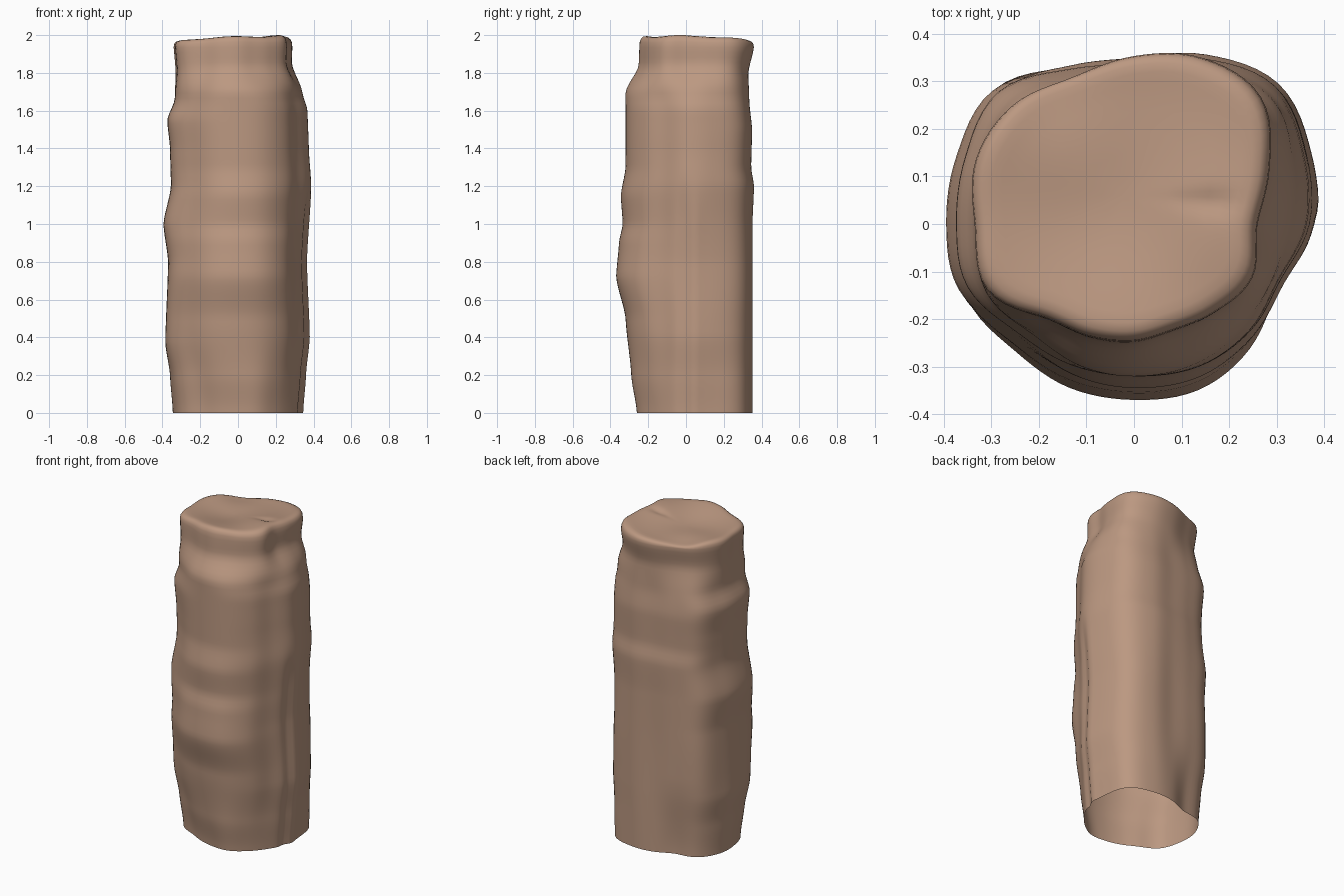
import bpy
import bmesh
from math import sin, cos, pi, exp, floor

cube = bpy.data.objects.get("Cube")
if cube:
    bpy.data.objects.remove(cube, do_unlink=True)

SEGMENTS = 96
ROWS = 72
RIM_Z = 1.935

# Cross-section radii at equal angles, counter-clockwise from +x
FOOT = [.335, .365, .415, .38, .345, .32, .37, .37,
        .345, .325, .268, .255, .26, .28, .285, .3]
BODY = [.38, .405, .435, .4, .36, .375, .42, .4,
        .39, .395, .365, .365, .365, .37, .36, .345]
CROWN = [.265, .315, .385, .385, .36, .34, .36, .36,
         .335, .335, .262, .24, .23, .225, .245, .275]

# Silhouette distance in each direction, as (height, distance)
RIGHT = [(0, .345), (.2, .36), (.4, .38), (.8, .365), (1.2, .388),
         (1.4, .375), (1.6, .368), (1.7, .34), (1.85, .285), (2, .29)]
LEFT = [(0, .345), (.2, .36), (.37, .385), (.8, .37), (1, .395),
        (1.2, .355), (1.4, .36), (1.55, .375), (1.66, .335), (1.8, .33), (2, .345)]
FRONT = [(0, .26), (.2, .29), (.5, .32), (.72, .37), (.9, .355), (1, .335),
         (1.15, .345), (1.3, .32), (1.7, .32), (1.84, .25), (2, .245)]
BACK = [(0, .352), (1, .352), (1.2, .36), (1.3, .345), (1.5, .35),
        (1.65, .335), (1.8, .33), (1.94, .36), (2, .36)]


def cubic(a, b, c, d, t):
    return b + t / 2 * (c - a + t * (2 * a - 5 * b + 4 * c - d + t * (3 * (b - c) + d - a)))


def radius(shape, angle):
    n = len(shape)
    u = angle / (2 * pi) * n
    i = floor(u)
    return cubic(*(shape[(i + k) % n] for k in (-1, 0, 1, 2)), u - i)


def smooth(lo, hi, v):
    t = min(1, max(0, (v - lo) / (hi - lo)))
    return t * t * (3 - 2 * t)


def reach(profile, z):
    for (z0, r0), (z1, r1) in zip(profile, profile[1:]):
        if z <= z1:
            t = (z - z0) / (z1 - z0)
            return r0 + (r1 - r0) * (t + smooth(0, 1, t)) / 2
    return profile[-1][1]


def section(z):
    """Outline of the pillar at one height, fitted to the silhouettes."""
    low, high = smooth(0, .5, z), smooth(1.6, 1.85, z)
    # the corners swell lower down than the sides do
    swell = .022 * cos(pi * (z - .65) / .55) * exp(-((z - .85) / .5) ** 2)
    points = []
    for i in range(SEGMENTS):
        a = 2 * pi * i / SEGMENTS
        r = radius(FOOT, a) * (1 - low) + radius(BODY, a) * low
        r = r * (1 - high) + radius(CROWN, a) * high
        r *= 1 + swell * sin(2 * a) ** 2
        # sharp ridge with a narrow hollow beside it, on the lower right side
        fade = 1 - smooth(1, 1.3, z)
        off = (a + pi) % (2 * pi) - pi
        r += fade * (.006 * exp(-((off - .13) / .08) ** 2) - .013 * exp(-((off + .03) / .08) ** 2))
        points.append((r * cos(a), r * sin(a)))
    xs, ys = zip(*points)
    right, left = reach(RIGHT, z) / max(xs), reach(LEFT, z) / -min(xs)
    back, front = reach(BACK, z) / max(ys), reach(FRONT, z) / -min(ys)
    return [(x * (right if x > 0 else left), y * (back if y > 0 else front)) for x, y in points]


def top_height(x, y):
    """Uneven top surface with a shallow hollow."""
    edge = 1.984 + .013 * sin(7 * x - 5 * y) + .005 * sin(16 * y + 9 * x)
    hollow = .025 * exp(-((x + .02) ** 2 + (y - .06) ** 2) / .025)
    notch = .012 * exp(-((x - .16) / .05) ** 2 - ((y - .045) / .025) ** 2)
    dip = .028 * exp(-((x + .2) ** 2 + (y - .28) ** 2) / .015)
    return min(2, edge - hollow - notch - dip)


bm = bmesh.new()
rings = []
for row in range(ROWS + 1):
    z = RIM_Z * row / ROWS
    rings.append([bm.verts.new((x, y, z)) for x, y in section(z)])

# Rounded rim, then rings running in across the top
rim = section(RIM_Z)
cx, cy = -.02, .06
for scale, rise in [(.993, .45), (.97, .75), (.93, .93), (.87, 1), (.8, 1),
                    (.7, 1), (.6, 1), (.45, 1), (.3, 1), (.15, 1)]:
    ring = []
    for x, y in rim:
        px, py = cx + (x - cx) * scale, cy + (y - cy) * scale
        ring.append(bm.verts.new((px, py, RIM_Z + (top_height(px, py) - RIM_Z) * rise)))
    rings.append(ring)

# Skin the rings; the underside stays open
for lower, upper in zip(rings, rings[1:]):
    for i in range(SEGMENTS):
        j = (i + 1) % SEGMENTS
        bm.faces.new((lower[i], lower[j], upper[j], upper[i]))
centre = bm.verts.new((cx, cy, top_height(cx, cy)))
for i in range(SEGMENTS):
    bm.faces.new((rings[-1][i], rings[-1][(i + 1) % SEGMENTS], centre))

mesh = bpy.data.meshes.new("rock_pillar")
bm.to_mesh(mesh)
bm.free()
pillar = bpy.data.objects.new("rock_pillar", mesh)
bpy.context.collection.objects.link(pillar)

stone = bpy.data.materials.new("tan_stone")
stone.use_nodes = True
color = (.50, .315, .22, 1)
stone.diffuse_color = color
stone.node_tree.nodes["Principled BSDF"].inputs["Base Color"].default_value = color
mesh.materials.append(stone)

bpy.context.view_layer.objects.active = pillar
pillar.select_set(True)
bpy.ops.object.shade_smooth_by_angle(angle=pi / 3)
